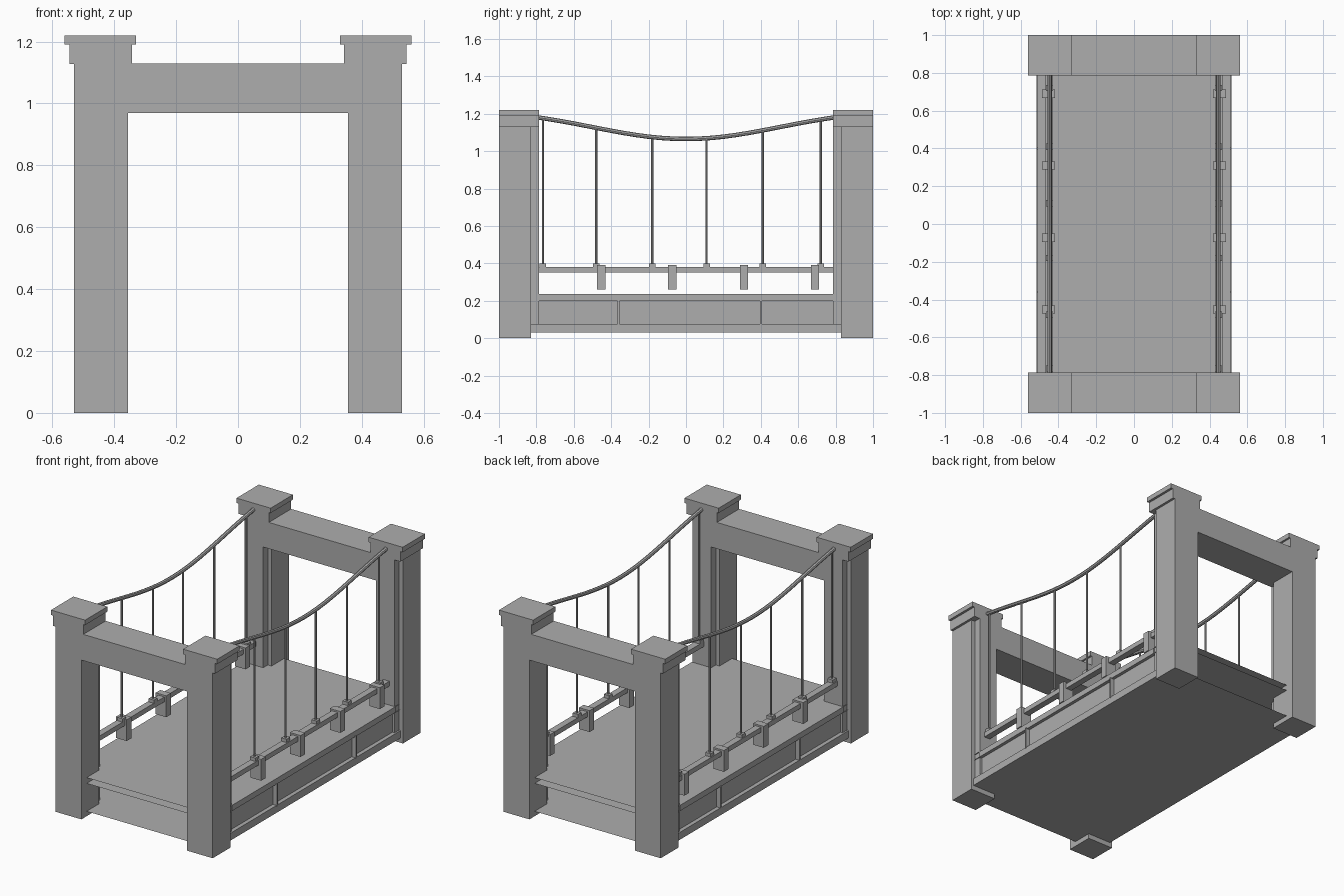
import bpy
import bmesh
import math
from mathutils import Matrix, Vector

if "Cube" in bpy.data.objects:
    bpy.data.objects.remove(bpy.data.objects["Cube"], do_unlink=True)

stone = bpy.data.materials.new("grey")
stone.use_nodes = True
GREY = (0.42, 0.42, 0.42, 1)
stone.diffuse_color = GREY
stone.node_tree.nodes["Principled BSDF"].inputs["Base Color"].default_value = GREY


def finish(name, bm):
    mesh = bpy.data.meshes.new(name)
    bm.to_mesh(mesh)
    bm.free()
    mesh.materials.append(stone)
    obj = bpy.data.objects.new(name, mesh)
    bpy.context.collection.objects.link(obj)
    return obj


def box(name, xs, ys, zs):
    """Box between two limits on each axis."""
    bm = bmesh.new()
    lims = (xs, ys, zs)
    size = [b - a for a, b in lims]
    mid = Vector([(a + b) / 2 for a, b in lims])
    bmesh.ops.create_cube(bm, size=1, matrix=Matrix.Translation(mid) @ Matrix.Diagonal((*size, 1)))
    return finish(name, bm)


def sheet(name, half_x, half_y, z):
    """Single flat sheet centred on the origin."""
    bm = bmesh.new()
    bmesh.ops.create_grid(bm, x_segments=1, y_segments=1, size=1,
                          matrix=Matrix.Translation((0, 0, z)) @ Matrix.Diagonal((half_x, half_y, 1, 1)))
    return finish(name, bm)


def span(a, b, side):
    return tuple(sorted((a * side, b * side)))


def cable_height(y):
    t = abs(y) / 0.79
    return 1.065 + 0.115 * (0.5 * t * t + 0.25 * (1 - math.cos(math.pi * t)))


# Deck sheets, open at both ends
sheet("deck_top", 0.51, 0.95, 0.235)
sheet("deck_underside", 0.51, 0.95, 0.2)
sheet("bottom_floor", 0.515, 0.95, 0.03)

# Portal towers at both ends
for end, label in ((-1, "front"), (1, "back")):
    full = span(0.785, 1, end)
    box(label + "_header", (-0.38, 0.38), full, (0.97, 1.13))
    for side, hand in ((-1, "right"), (1, "left")):
        n = label + "_" + hand
        box(n + "_leg", span(0.355, 0.53, side), span(0.83, 1, end), (0, 1.13))
        box(n + "_pilaster", span(0.38, 0.505, side), span(0.785, 0.83, end), (0.03, 1.13))
        box(n + "_cap_neck", span(0.342, 0.545, side), full, (1.128, 1.19))
        box(n + "_cap", span(0.33, 0.56, side), full, (1.19, 1.22))

# Girders, railings, cables and hangers on both sides
for side, hand in ((-1, "right"), (1, "left")):
    box(hand + "_top_flange", span(0.38, 0.51, side), (-0.785, 0.785), (0.2, 0.235))
    box(hand + "_girder_web", span(0.47, 0.49, side), (-0.83, 0.83), (0.03, 0.2))
    box(hand + "_bottom_flange", span(0.47, 0.515, side), (-0.83, 0.83), (0.03, 0.075))
    for y in (-0.36, 0.4):
        box(hand + "_stiffener", span(0.48, 0.517, side), (y - 0.005, y + 0.005), (0.07, 0.205))

    box(hand + "_rail", span(0.43, 0.47, side), (-0.79, 0.79), (0.35, 0.38))
    for y in (-0.453, -0.073, 0.31, 0.69):
        box(hand + "_rail_bracket", span(0.417, 0.488, side), (y - 0.022, y + 0.022), (0.26, 0.39))

    x = 0.447 * side
    for y in (-0.765, -0.48, -0.18, 0.11, 0.41, 0.72):
        box(hand + "_hanger_foot", (x - 0.018, x + 0.018), (y - 0.017, y + 0.017), (0.375, 0.4))
        top = cable_height(y)
        bm = bmesh.new()
        bmesh.ops.create_cone(bm, cap_ends=True, segments=8, radius1=0.006, radius2=0.006,
                              depth=top - 0.38, matrix=Matrix.Translation((x, y, (top + 0.38) / 2)))
        finish(hand + "_hanger", bm)

    # Cable swept as rings along the sag
    bm = bmesh.new()
    rings, count = [], 24
    for i in range(count + 1):
        y = -0.8 + 1.6 * i / count
        rings.append([bm.verts.new((x + 0.012 * math.cos(a), y, cable_height(y) + 0.012 * math.sin(a)))
                      for a in (math.tau * k / 8 for k in range(8))])
    for a, b in zip(rings, rings[1:]):
        for k in range(8):
            j = (k + 1) % 8
            bm.faces.new((a[k], a[j], b[j], b[k]))
    bm.faces.new(rings[0])
    bm.faces.new(rings[-1])
    bmesh.ops.recalc_face_normals(bm, faces=bm.faces)
    finish(hand + "_cable", bm)
